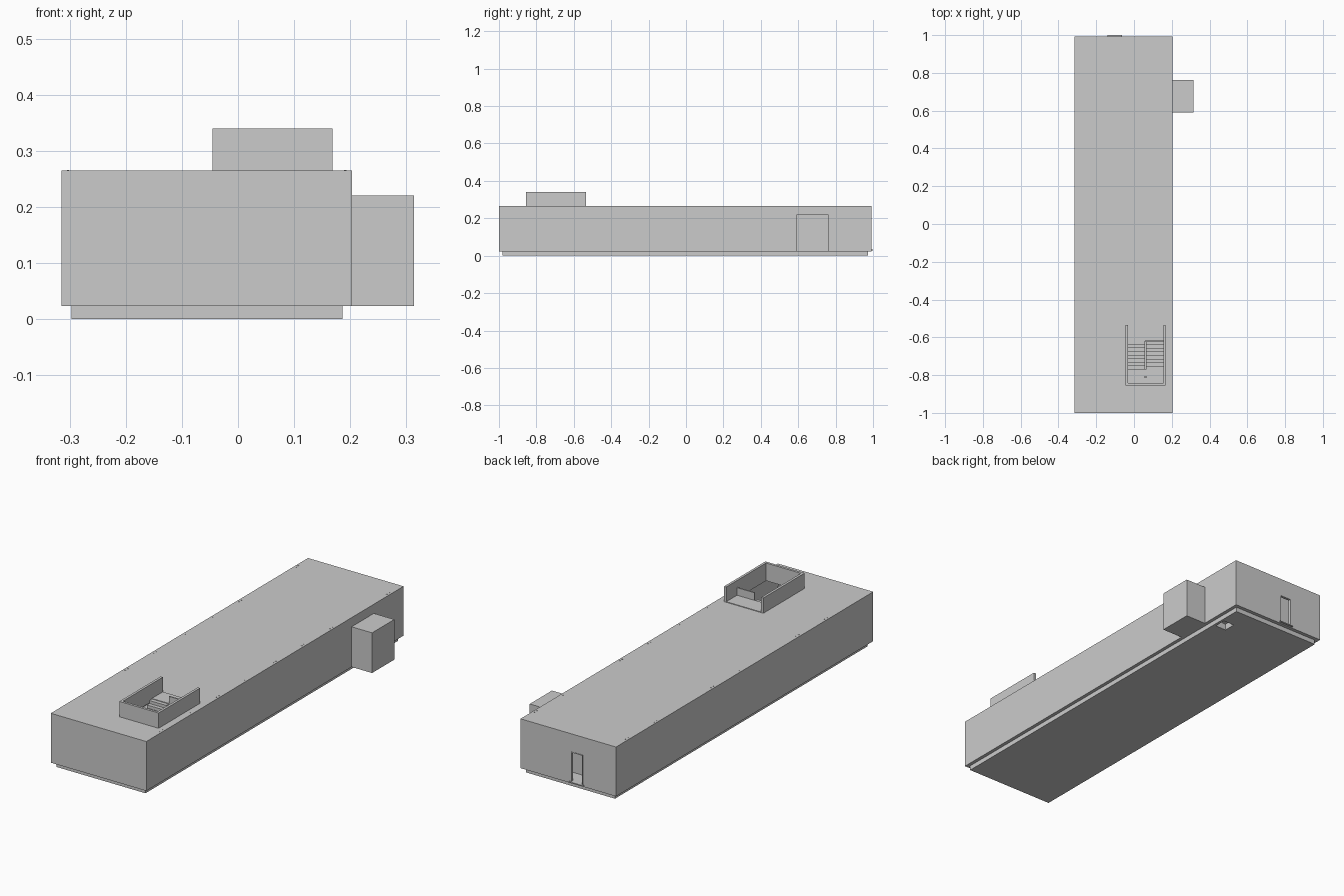
import bpy

if "Cube" in bpy.data.objects:
    bpy.data.objects.remove(bpy.data.objects["Cube"])


def box(name, x, y, z):
    """Axis-aligned box from (min, max) pairs."""
    bpy.ops.mesh.primitive_cube_add(size=1)
    ob = bpy.context.object
    ob.name = name
    ob.location = [(a + b) / 2 for a, b in (x, y, z)]
    ob.scale = [b - a for a, b in (x, y, z)]
    bpy.ops.object.transform_apply(location=True, rotation=True, scale=True)
    return ob


def cut(ob, x, y, z):
    """Subtract a box-shaped opening."""
    tool = box("cutter", x, y, z)
    tool.hide_render = True
    mod = ob.modifiers.new("opening", 'BOOLEAN')
    mod.operation = 'DIFFERENCE'
    mod.solver = 'EXACT'
    mod.object = tool
    bpy.context.view_layer.objects.active = ob
    bpy.ops.object.modifier_apply(modifier=mod.name)
    bpy.data.objects.remove(tool, do_unlink=True)


X0, X1, Y0, Y1 = -0.315, 0.203, -1.0, 0.992
FLOOR, ROOF, T = 0.032, 0.265, 0.012
SX0, SX1, SY0, SY1 = -0.045, 0.168, -0.855, -0.535   # stair enclosure
MID = (SX0 + SX1) / 2

# Recessed plinth and hollow main hall
plinth = box("plinth", (-0.297, 0.186), (-0.982, 0.974), (0, 0.023))
hall = box("main_hall", (X0, X1), (Y0, Y1), (0.023, ROOF))
cut(hall, (X0 + T, X1 - T), (Y0 + T, Y1 - T), (FLOOR, ROOF - T))
cut(hall, (-0.135, -0.07), (Y1 - 0.05, Y1 + 0.05), (FLOOR, 0.178))
cut(hall, (SX0 + T, SX1 - T), (SY0 + T, -0.62), (ROOF - 0.03, ROOF + 0.03))

# Floor hatch through plinth and slab
for part in (plinth, hall):
    cut(part, (0.113, 0.173), (0.807, 0.867), (-0.02, 0.05))

# Side annex
box("side_annex", (X1, 0.314), (0.59, 0.762), (0.023, 0.22))

# Rear doorway: sill, frame and vestibule partition
box("door_sill", (-0.141, -0.064), (Y1 - T, 1.0), (0.027, FLOOR))
for i, x in enumerate((-0.135, -0.074)):
    box(f"door_jamb_{i}", (x, x + 0.004), (Y1 - T, Y1 + 0.001), (FLOOR, 0.178))
box("door_head", (-0.135, -0.07), (Y1 - T, Y1 + 0.001), (0.174, 0.178))
box("vestibule_wall", (X0 + T, X1 - T), (0.90, 0.91), (FLOOR, ROOF - T))

# Roof walls around the stairwell, open to the back
WALL = (ROOF - 0.002, 0.34)
box("stair_wall_left", (SX0, SX0 + T), (SY0, SY1), WALL)
box("stair_wall_right", (SX1 - T, SX1), (SY0, SY1), WALL)
box("stair_wall_front", (SX0 + T, SX1 - T), (SY0, SY0 + T), WALL)
box("stair_threshold", (SX0 + T, SX1 - T), (-0.62, SY1), (ROOF - 0.002, ROOF + 0.003))
box("stair_guard_panel", (MID, SX1 - T), (-0.624, -0.618), (ROOF, 0.305))

# Switchback stairs: lower flight on the right, upper flight on the left
N, LAND, RUN = 8, 0.148, 0.15 / 8
for i in range(N):
    up = LAND + (i + 1) * (ROOF - LAND) / N
    low = LAND - i * (LAND - FLOOR) / N
    y = (-0.77 + i * RUN, -0.77 + (i + 1) * RUN)
    box(f"upper_step_{i}", (SX0 + T, MID - 0.003), y, (up - 0.022, up))
    box(f"lower_step_{i}", (MID + 0.003, SX1 - T), y, (low - 0.022, low))
box("stair_landing", (SX0 + T, SX1 - T), (SY0 + T, -0.77), (LAND - 0.015, LAND))
box("landing_post", (MID - 0.005, MID + 0.005), (-0.815, -0.805), (FLOOR, ROOF))

# Small roof fixings along both long edges
for i in range(9):
    y = -0.88 + i * 0.22
    for x in (X0 + 0.012, X1 - 0.012):
        for d in (0, 0.02):
            box("roof_fixing", (x - 0.002, x + 0.002), (y + d - 0.002, y + d + 0.002), (ROOF - 0.001, ROOF + 0.001))
